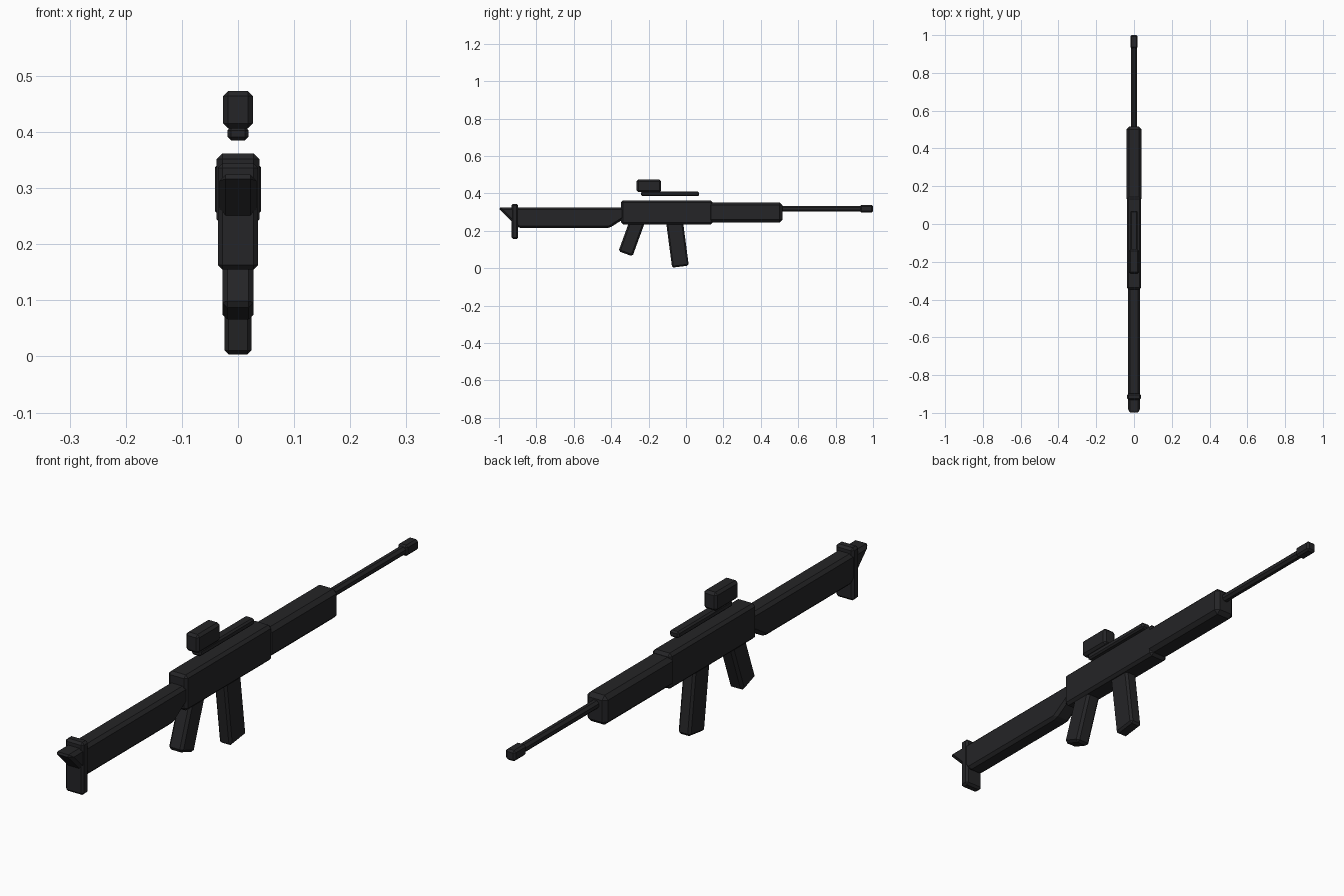
import bpy, bmesh
from math import radians, cos, sin, pi
from mathutils import Matrix

if "Cube" in bpy.data.objects:
    bpy.data.objects.remove(bpy.data.objects["Cube"])

mat = bpy.data.materials.new("dark_metal")
mat.diffuse_color = (0.018, 0.018, 0.02, 1)
mat.use_nodes = True
mat.node_tree.nodes["Principled BSDF"].inputs["Base Color"].default_value = mat.diffuse_color


def finish(name, bm, bevel):
    if bevel:
        bmesh.ops.bevel(bm, geom=bm.edges[:], offset=bevel, segments=1,
                        affect='EDGES', clamp_overlap=True)
    bmesh.ops.recalc_face_normals(bm, faces=bm.faces[:])
    mesh = bpy.data.meshes.new(name)
    bm.to_mesh(mesh)
    bm.free()
    mesh.materials.append(mat)
    ob = bpy.data.objects.new(name, mesh)
    bpy.context.collection.objects.link(ob)
    return ob


def box(name, half_w, y, z, bevel, tilt=0):
    """Chamfered block spanning y and z ranges, tilted about its middle."""
    bm = bmesh.new()
    bmesh.ops.create_cube(bm, size=1)
    m = (Matrix.Translation((0, sum(y) / 2, sum(z) / 2))
         @ Matrix.Rotation(radians(tilt), 4, 'X')
         @ Matrix.Diagonal((2 * half_w, y[1] - y[0], z[1] - z[0], 1)))
    bm.transform(m)
    return finish(name, bm, bevel)


def side_profile(name, half_w, pts, bevel):
    """Side outline (y, z) extruded across x."""
    bm = bmesh.new()
    face = bm.faces.new([bm.verts.new((-half_w, y, z)) for y, z in pts])
    ext = bmesh.ops.extrude_face_region(bm, geom=[face])
    verts = [v for v in ext["geom"] if isinstance(v, bmesh.types.BMVert)]
    bmesh.ops.translate(bm, verts=verts, vec=(2 * half_w, 0, 0))
    return finish(name, bm, bevel)


# main body
box("receiver", 0.038, (-0.347, 0.143), (0.234, 0.362), 0.01)
box("handguard", 0.041, (0.12, 0.515), (0.245, 0.351), 0.014)

# barrel and muzzle
bm = bmesh.new()
bmesh.ops.create_cone(bm, cap_ends=True, segments=8, radius1=0.016,
                      radius2=0.016, depth=0.46)
bm.transform(Matrix.Translation((0, 0.72, 0.317))
             @ Matrix.Rotation(pi / 2, 4, 'X') @ Matrix.Rotation(pi / 8, 4, 'Z'))
finish("barrel", bm, 0)
box("muzzle", 0.019, (0.93, 1.0), (0.298, 0.337), 0.007)

# shoulder stock and butt plate
side_profile("stock", 0.033,
             [(-1.005, 0.324), (-0.33, 0.324), (-0.33, 0.265),
              (-0.41, 0.214), (-0.895, 0.214)], 0.011)
box("butt_plate", 0.036, (-0.932, -0.897), (0.155, 0.344), 0.008)

# grip and magazine, tilted around their middles
box("grip", 0.028, (-0.331, -0.251), (0.071, 0.261), 0.009, -20)
box("magazine", 0.0245, (-0.091, -0.001), (0.007, 0.257), 0.008, 7.5)

# sight and its mounting rail
box("sight_rail", 0.0185, (-0.24, 0.07), (0.385, 0.409), 0.006)
box("sight", 0.0265, (-0.264, -0.133), (0.406, 0.473), 0.009)
